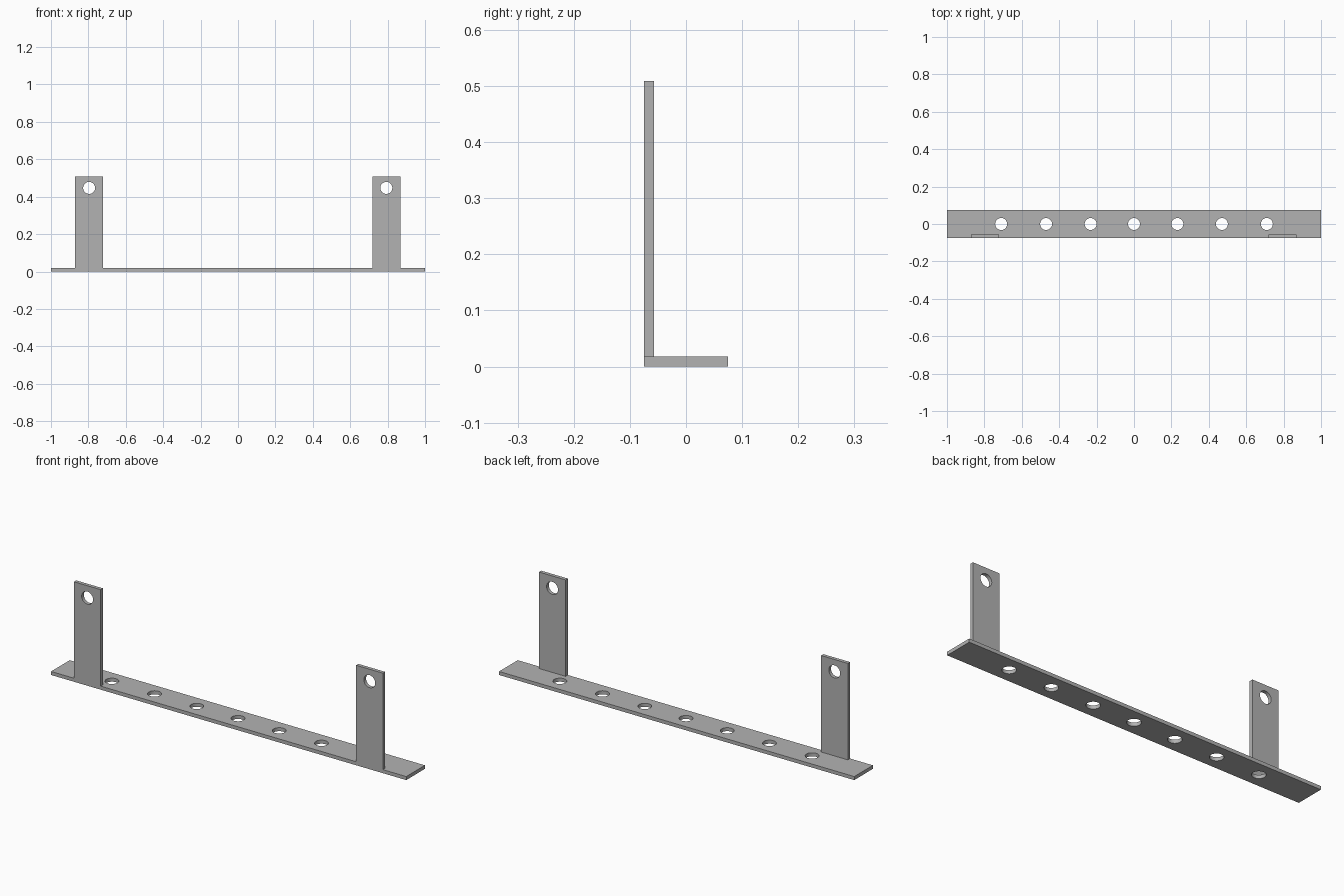
import bpy
from math import radians
from mathutils import Vector

cube = bpy.data.objects.get("Cube")
if cube:
    bpy.data.objects.remove(cube, do_unlink=True)

# Plain grey metal
steel = bpy.data.materials.new("grey_metal")
steel.use_nodes = True
GREY = (0.45, 0.45, 0.45, 1)
steel.diffuse_color = GREY
steel.node_tree.nodes["Principled BSDF"].inputs["Base Color"].default_value = GREY

THICK = 0.018
HALF_DEPTH = 0.075
HOLE_RADIUS = 0.032


def plate(name, low, high, holes, axis_rotation):
    """Box between two corners, drilled through at each hole centre."""
    low, high = Vector(low), Vector(high)
    bpy.ops.mesh.primitive_cube_add(size=1, location=(low + high) / 2)
    ob = bpy.context.object
    ob.name = ob.data.name = name
    ob.scale = high - low
    bpy.ops.object.transform_apply(location=False, rotation=False, scale=True)
    ob.data.materials.append(steel)

    for centre in holes:
        bpy.ops.mesh.primitive_cylinder_add(
            vertices=48, radius=HOLE_RADIUS, depth=THICK * 4,
            location=centre, rotation=axis_rotation)
        drill = bpy.context.object
        drill.hide_render = True
        drill.data.materials.append(steel)
        cut = ob.modifiers.new("hole", "BOOLEAN")
        cut.operation = "DIFFERENCE"
        cut.solver = "EXACT"
        cut.object = drill
        bpy.context.view_layer.objects.active = ob
        bpy.ops.object.modifier_apply(modifier=cut.name)
        bpy.data.objects.remove(drill, do_unlink=True)

    # Round hole walls shade smooth, plate edges stay sharp
    bpy.ops.object.select_all(action="DESELECT")
    ob.select_set(True)
    bpy.context.view_layer.objects.active = ob
    bpy.ops.object.shade_smooth_by_angle(angle=radians(30))
    return ob


# Long flat base bar with seven holes
bar_holes = [(x, 0, THICK / 2) for x in (-0.71, -0.47, -0.232, 0, 0.232, 0.47, 0.71)]
plate("base_bar", (-1, -HALF_DEPTH, 0), (1, HALF_DEPTH, THICK), bar_holes, (0, 0, 0))

# Two upright tabs flush with the front edge, each with one hole near the top
for name, x in (("right_upright", -0.796), ("left_upright", 0.793)):
    plate(name,
          (x - HALF_DEPTH, -HALF_DEPTH, THICK),
          (x + HALF_DEPTH, THICK - HALF_DEPTH, 0.509),
          [(x, THICK / 2 - HALF_DEPTH, 0.447)],
          (radians(90), 0, 0))
